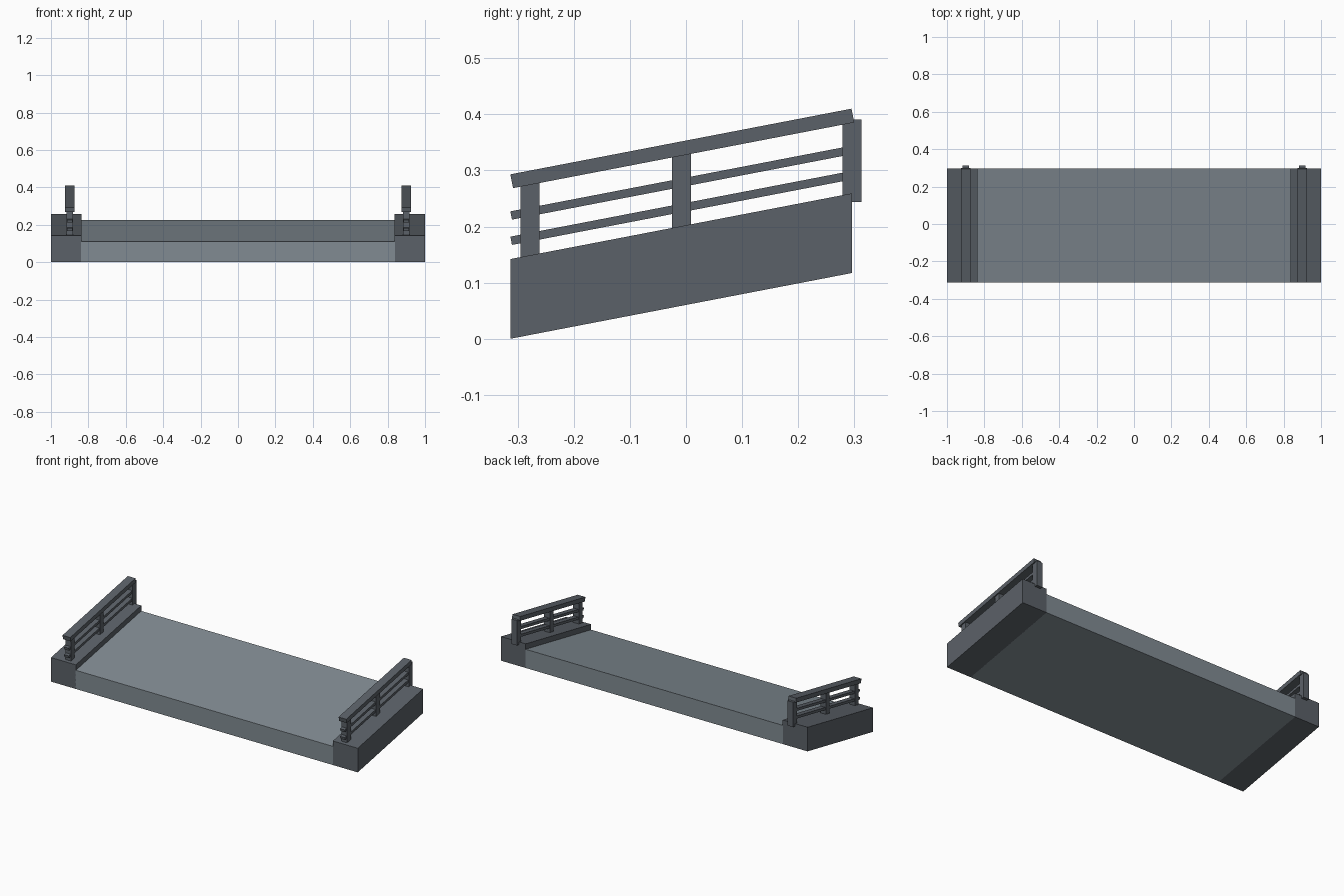
import bpy, bmesh, math

if "Cube" in bpy.data.objects:
    bpy.data.objects.remove(bpy.data.objects["Cube"])

SLOPE = 0.117 / 0.608
ANGLE = math.atan(SLOPE)
Y0, Y1 = -0.313, 0.296


def material(name, rgb):
    m = bpy.data.materials.new(name)
    m.diffuse_color = (*rgb, 1)
    m.use_nodes = True
    m.node_tree.nodes["Principled BSDF"].inputs["Base Color"].default_value = m.diffuse_color
    return m


deck_grey = material("deck_grey", (0.22, 0.26, 0.29))
dark_grey = material("dark_grey", (0.105, 0.12, 0.138))


def extrude_profile(name, pts, x0, x1, mat):
    """Extrude a y/z outline along x."""
    bm = bmesh.new()
    face = bm.faces.new([bm.verts.new((x0, y, z)) for y, z in pts])
    res = bmesh.ops.extrude_face_region(bm, geom=[face])
    verts = [v for v in res["geom"] if isinstance(v, bmesh.types.BMVert)]
    bmesh.ops.translate(bm, verts=verts, vec=(x1 - x0, 0, 0))
    bmesh.ops.recalc_face_normals(bm, faces=bm.faces)
    me = bpy.data.meshes.new(name)
    bm.to_mesh(me)
    bm.free()
    me.materials.append(mat)
    ob = bpy.data.objects.new(name, me)
    bpy.context.collection.objects.link(ob)
    return ob


def sloped_slab(name, x0, x1, height, mat):
    rise = SLOPE * (Y1 - Y0)
    pts = [(Y0, 0), (Y1, rise), (Y1, rise + height), (Y0, height)]
    return extrude_profile(name, pts, x0, x1, mat)


def rail(name, x, z_top, width, thick):
    """Bar following the slope with square-cut ends; z_top is its front top edge."""
    length = (Y1 - 0.001 - Y0) / math.cos(ANGLE)
    c, s = math.cos(ANGLE), math.sin(ANGLE)
    pts = [(Y0 + u * c + v * s, z_top + u * s - v * c)
           for u, v in ((0, 0), (length, 0), (length, thick), (0, thick))]
    extrude_profile(name, pts, x - width / 2, x + width / 2, dark_grey)


# Sloping walkway
sloped_slab("deck", -0.84, 0.84, 0.11, deck_grey)

for side, sx in (("left", -1), ("right", 1)):
    # Raised curb
    sloped_slab(side + "_curb", *sorted((sx * 0.838, sx * 1.0)), 0.142, dark_grey)
    x = sx * 0.9
    # Handrail and two thin bars
    rail(side + "_handrail", x, 0.293, 0.05, 0.025)
    rail(side + "_upper_bar", x, 0.227, 0.03, 0.015)
    rail(side + "_lower_bar", x, 0.182, 0.03, 0.015)
    # Upright posts
    for i, y in enumerate((-0.278, -0.008, 0.296)):
        z0 = 0.244 + (y - 0.296) * SLOPE
        pts = [(y - 0.017, z0), (y + 0.017, z0), (y + 0.017, z0 + 0.147), (y - 0.017, z0 + 0.147)]
        extrude_profile(f"{side}_post_{i + 1}", pts, x - 0.018, x + 0.018, dark_grey)
